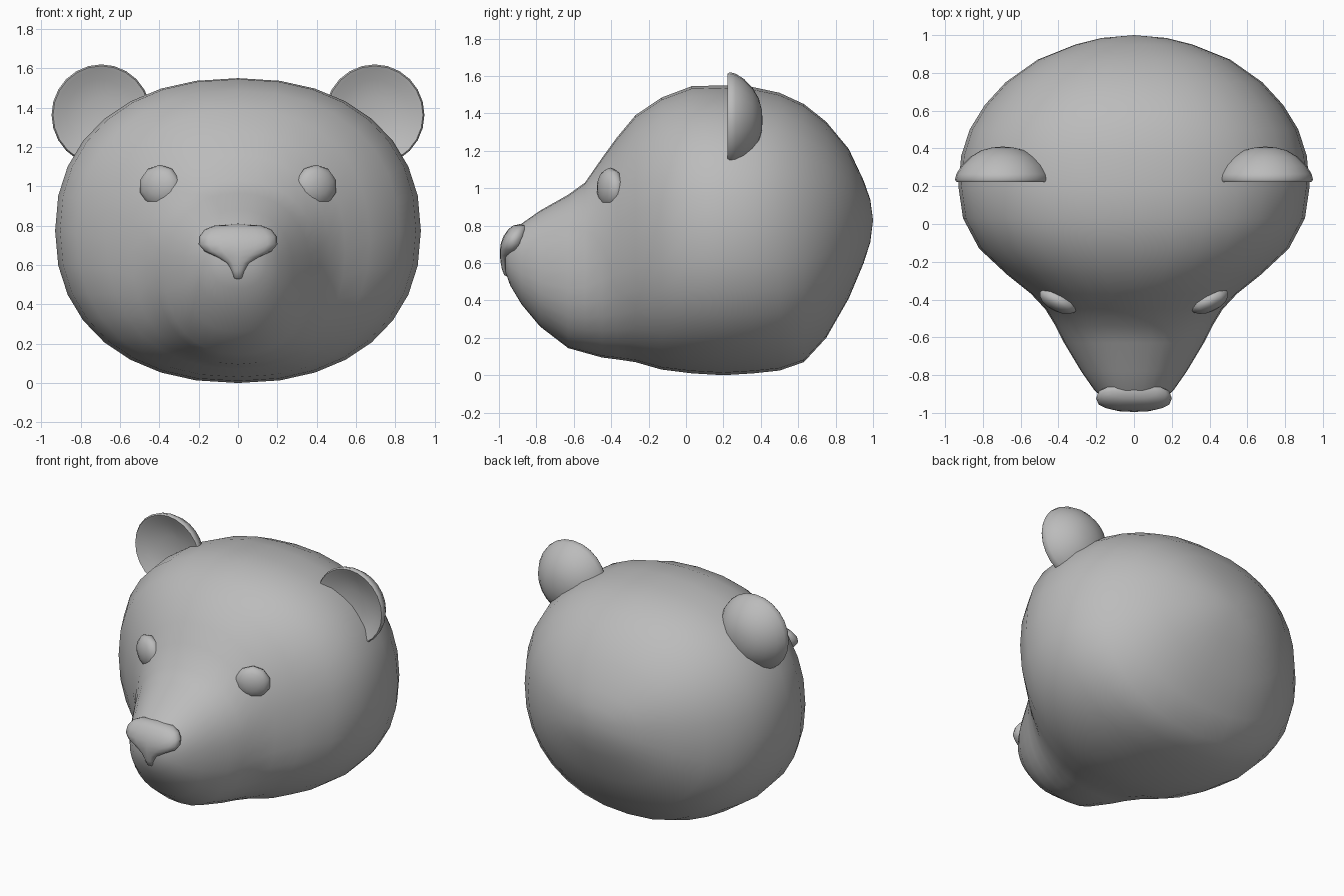
import bpy, bmesh
from math import sin, cos, pi, radians
from mathutils import Matrix, Vector

cube = bpy.data.objects.get("Cube")
if cube:
    bpy.data.objects.remove(cube, do_unlink=True)

# One plain grey for the whole model
grey = bpy.data.materials.new("plain_grey")
grey.use_nodes = True
grey.diffuse_color = (0.5, 0.5, 0.5, 1)
grey.node_tree.nodes["Principled BSDF"].inputs["Base Color"].default_value = (0.5, 0.5, 0.5, 1)


def finish(bm, name, angle=60):
    bmesh.ops.recalc_face_normals(bm, faces=bm.faces)
    mesh = bpy.data.meshes.new(name)
    bm.to_mesh(mesh)
    bm.free()
    obj = bpy.data.objects.new(name, mesh)
    bpy.context.collection.objects.link(obj)
    mesh.materials.append(grey)
    bpy.ops.object.select_all(action="DESELECT")
    obj.select_set(True)
    bpy.context.view_layer.objects.active = obj
    bpy.ops.object.shade_smooth_by_angle(angle=radians(angle))
    return obj


def loft(rings, start=None, end=None):
    """Skin closed rings of points, closing each end with a tip or a flat cap."""
    bm = bmesh.new()
    loops = [[bm.verts.new(p) for p in ring] for ring in rings]
    n = len(loops[0])
    for a, b in zip(loops, loops[1:]):
        for i in range(n):
            j = (i + 1) % n
            bm.faces.new((a[i], a[j], b[j], b[i]))
    for loop, tip in ((loops[0], start), (loops[-1], end)):
        if tip is None:
            bm.faces.new(loop)
        else:
            t = bm.verts.new(tip)
            for i in range(n):
                bm.faces.new((loop[i], loop[(i + 1) % n], t))
    return bm


def power(v, e):
    return abs(v) ** e * (1 if v >= 0 else -1)


# Head: upright sections from muzzle to back (y, half width, bottom, top)
sections = [
    (-0.965, 0.09, 0.55, 0.71), (-0.94, 0.145, 0.48, 0.76),
    (-0.88, 0.21, 0.38, 0.81), (-0.78, 0.28, 0.26, 0.88),
    (-0.63, 0.37, 0.145, 0.965), (-0.54, 0.415, 0.12, 1.03),
    (-0.45, 0.47, 0.095, 1.16), (-0.37, 0.545, 0.085, 1.27),
    (-0.27, 0.67, 0.07, 1.39), (-0.13, 0.82, 0.03, 1.485),
    (0.03, 0.905, 0.01, 1.545), (0.2, 0.93, 0.0, 1.55),
    (0.36, 0.915, 0.01, 1.54), (0.5, 0.87, 0.025, 1.51),
    (0.63, 0.79, 0.07, 1.45), (0.75, 0.68, 0.2, 1.355),
    (0.87, 0.51, 0.41, 1.21), (0.95, 0.31, 0.6, 1.04),
    (0.985, 0.17, 0.71, 0.94),
]


def head_ring(y, w, bottom, top, n=32):
    mid, half = (top + bottom) / 2, (top - bottom) / 2
    e = 0.9
    return [(w * power(cos(2 * pi * i / n), e), y,
             mid + half * power(sin(2 * pi * i / n), e)) for i in range(n)]


finish(loft([head_ring(*s) for s in sections], (0, -0.975, 0.63), (0, 1, 0.83)), "head")

# Nose: level slices, wide pad narrowing to a stem (z, half width, front, back)
slices = [
    (0.535, 0.025, -0.972, -0.9), (0.57, 0.037, -0.985, -0.9),
    (0.61, 0.06, -0.992, -0.9), (0.64, 0.11, -0.995, -0.89),
    (0.67, 0.17, -0.995, -0.87), (0.705, 0.2, -0.99, -0.86),
    (0.745, 0.197, -0.975, -0.85), (0.78, 0.17, -0.95, -0.845),
    (0.8, 0.12, -0.925, -0.845),
]


def nose_ring(z, w, front, back, n=16):
    mid, half = (front + back) / 2, (back - front) / 2
    return [(w * power(cos(2 * pi * i / n), 0.8),
             mid + half * power(sin(2 * pi * i / n), 0.8), z) for i in range(n)]


finish(loft([nose_ring(*s) for s in slices], (0, -0.94, 0.52), (0, -0.88, 0.81)), "nose")

# Ear: dished front, rolled rim and domed back (radius share, y)
ear_profile = [(0.35, 0.275), (0.7, 0.255), (0.9, 0.23), (0.97, 0.223), (1.0, 0.235),
               (0.97, 0.265), (0.86, 0.31), (0.68, 0.355), (0.45, 0.39), (0.22, 0.405)]

for name, side in (("left", 1), ("right", -1)):
    rings = [[(side * (0.695 + 0.253 * r * cos(2 * pi * i / 24)), y,
               1.363 + 0.257 * r * sin(2 * pi * i / 24)) for i in range(24)]
             for r, y in ear_profile]
    finish(loft(rings, (side * 0.695, 0.28, 1.363), (side * 0.695, 0.41, 1.363)),
           name + "_ear", 75)

    # Eye: flattened ball turned outward
    bm = bmesh.new()
    place = (Matrix.Translation(Vector((side * 0.397, -0.405, 1.0)))
             @ Matrix.Rotation(radians(25 * side), 4, "Z")
             @ Matrix.Diagonal((0.115, 0.06, 0.11, 1))
             @ Matrix.Rotation(pi / 2, 4, "X"))
    bmesh.ops.create_uvsphere(bm, u_segments=10, v_segments=8, radius=1, matrix=place)
    finish(bm, name + "_eye")
